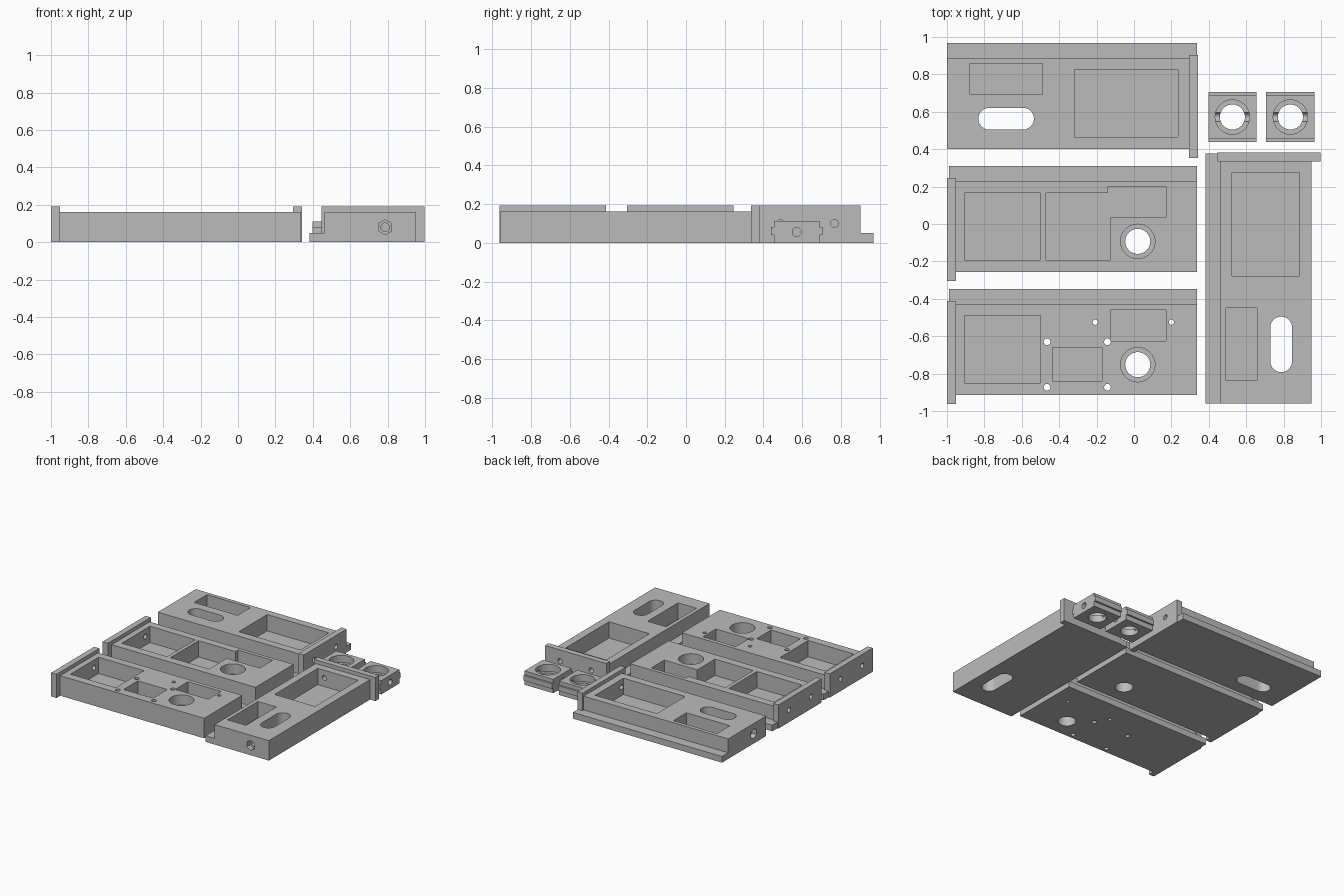
import bpy, bmesh, math
from mathutils import Matrix, Vector

cube = bpy.data.objects.get("Cube")
if cube:
    bpy.data.objects.remove(cube, do_unlink=True)

grey = bpy.data.materials.new("mid_grey")
grey.use_nodes = True
COLOUR = (0.5, 0.5, 0.5, 1)
grey.diffuse_color = COLOUR
grey.node_tree.nodes["Principled BSDF"].inputs["Base Color"].default_value = COLOUR

BODY_TOP, PLATE_TOP, LEDGE, FLOOR = 0.162, 0.192, 0.05, 0.03
ABOVE = 0.3


def make_object(name, bm):
    bmesh.ops.recalc_face_normals(bm, faces=bm.faces)
    mesh = bpy.data.meshes.new(name)
    bm.to_mesh(mesh)
    bm.free()
    mesh.materials.append(grey)
    obj = bpy.data.objects.new(name, mesh)
    bpy.context.collection.objects.link(obj)
    return obj


def prism(name, points, vector):
    """Extrude a closed outline along a vector."""
    bm = bmesh.new()
    face = bm.faces.new([bm.verts.new(p) for p in points])
    moved = bmesh.ops.extrude_face_region(bm, geom=[face])["geom"]
    verts = [v for v in moved if isinstance(v, bmesh.types.BMVert)]
    bmesh.ops.translate(bm, verts=verts, vec=vector)
    return make_object(name, bm)


def box(name, x0, x1, y0, y1, z0, z1):
    outline = [(x0, y0, z0), (x1, y0, z0), (x1, y1, z0), (x0, y1, z0)]
    return prism(name, outline, (0, 0, z1 - z0))


def pocket(x0, x1, y0, y1):
    return box("pocket_cutter", x0, x1, y0, y1, FLOOR, ABOVE)


def round_hole(x, y, r, z0=-0.1, sides=48):
    pts = [(x + r * math.cos(a), y + r * math.sin(a), z0)
           for a in (math.tau * i / sides for i in range(sides))]
    return prism("hole_cutter", pts, (0, 0, ABOVE - z0))


def side_hole(x0, x1, y, z, r, sides=32):
    """Hole running along x."""
    pts = [(x0, y + r * math.cos(a), z + r * math.sin(a))
           for a in (math.tau * (i + 0.5) / sides for i in range(sides))]
    return prism("side_hole_cutter", pts, (x1 - x0, 0, 0))


def slot(x0, x1, y, r, steps=20):
    """Round-ended through slot."""
    pts = []
    for cx, start in ((x1 - r, -math.pi / 2), (x0 + r, math.pi / 2)):
        for i in range(steps + 1):
            a = start + math.pi * i / steps
            pts.append((cx + r * math.cos(a), y + r * math.sin(a), -0.1))
    return prism("slot_cutter", pts, (0, 0, ABOVE + 0.1))


def counterbore(x, y, step):
    return [round_hole(x, y, 0.067), round_hole(x, y, 0.092, step)]


def cut(objects, cutters):
    for obj in objects:
        for c in cutters:
            mod = obj.modifiers.new("cut", "BOOLEAN")
            mod.operation, mod.solver, mod.object = "DIFFERENCE", "EXACT", c
        graph = bpy.context.evaluated_depsgraph_get()
        mesh = bpy.data.meshes.new_from_object(obj.evaluated_get(graph))
        obj.modifiers.clear()
        obj.data = mesh
        obj.data.name = obj.name
    for c in cutters:
        bpy.data.objects.remove(c, do_unlink=True)


def smooth(objects):
    bpy.ops.object.select_all(action="DESELECT")
    for obj in objects:
        obj.select_set(True)
        bpy.context.view_layer.objects.active = obj
    bpy.ops.object.shade_smooth_by_angle(angle=math.radians(25))


def block(name, x0, x1, back, plate):
    """L-section body with its ledge at the back, and an upright end plate."""
    front, step = back - 0.567, back - 0.08
    outline = [(x0, front, 0), (x0, back, 0), (x0, back, LEDGE), (x0, step, LEDGE),
               (x0, step, BODY_TOP), (x0, front, BODY_TOP)]
    body = prism(name + "_body", outline, (x1 - x0, 0, 0))
    end = box(name + "_end_plate", *plate, back - 0.615, back - 0.065, 0, PLATE_TOP)
    bolts = [side_hole(plate[0] - 0.1, plate[1] + 0.1, back - d, 0.1, 0.02)
             for d in (0.2, 0.48)]
    return body, end, bolts


def copy_object(obj, name, matrix):
    dup = obj.copy()
    dup.data = obj.data.copy()
    dup.data.transform(matrix)
    dup.name = dup.data.name = name
    bpy.context.collection.objects.link(dup)
    return dup


parts = []

# front block: three pockets, large counterbore and small through holes
body, end, bolts = block("front_block", -0.99, 0.337, -0.348, (-1, -0.953))
cutters = [pocket(-0.907, -0.5, -0.85, -0.49), pocket(-0.125, 0.17, -0.625, -0.46),
           pocket(-0.435, -0.172, -0.843, -0.66)] + counterbore(0.02, -0.752, 0.08)
cutters += [round_hole(x, y, 0.018, sides=24) for x in (-0.465, -0.142) for y in (-0.63, -0.873)]
cutters += [round_hole(x, -0.525, 0.014, sides=24) for x in (-0.207, 0.2)]
cut([body, end], cutters + bolts)
parts += [body, end]

# middle block: one square pocket and one stepped pocket
body, end, bolts = block("middle_block", -0.99, 0.337, 0.31, (-1, -0.953))
cutters = [pocket(-0.907, -0.5, -0.192, 0.167), pocket(-0.47, -0.125, -0.192, 0.167),
           pocket(-0.14, 0.17, 0.035, 0.2)] + counterbore(0.02, -0.093, 0.08)
cut([body, end], cutters + bolts)
parts += [body, end]

# rear block: two pockets, a long slot and a hexagonal nut recess
body, end, bolts = block("rear_block", -1, 0.337, 0.968, (0.295, 0.342))
cutters = [pocket(-0.318, 0.235, 0.465, 0.827), pocket(-0.878, -0.488, 0.692, 0.857),
           slot(-0.832, -0.535, 0.563, 0.058),
           side_hole(-1.1, -0.96, 0.563, 0.08, 0.04, 6),
           side_hole(-1.05, -0.75, 0.563, 0.08, 0.023)]
cut([body, end], cutters + bolts)
parts += [body, end]

# side block: the rear block turned a quarter
turn = Matrix.Translation((1.35, 0.04, 0)) @ Matrix.Rotation(math.pi / 2, 4, "Z")
parts += [copy_object(body, "side_block_body", turn),
          copy_object(end, "side_block_end_plate", turn)]

# sliding nuts: grooved section with a stepped bore and a cross hole
half = [(0.118, 0), (0.118, 0.04), (0.133, 0.04), (0.133, 0.082), (0.118, 0.082), (0.118, 0.112)]
mid_y = 0.572
outline = [(0.397, mid_y + y, z) for y, z in half]
outline += [(0.397, mid_y - y, z) for y, z in reversed(half)]
nut = prism("sliding_nut_1", outline, (0.258, 0, 0))
cut([nut], counterbore(0.526, mid_y, 0.055) + [side_hole(0.3, 0.8, mid_y, 0.056, 0.023)])
parts += [nut, copy_object(nut, "sliding_nut_2", Matrix.Translation((0.31, 0, 0)))]

smooth(parts)
